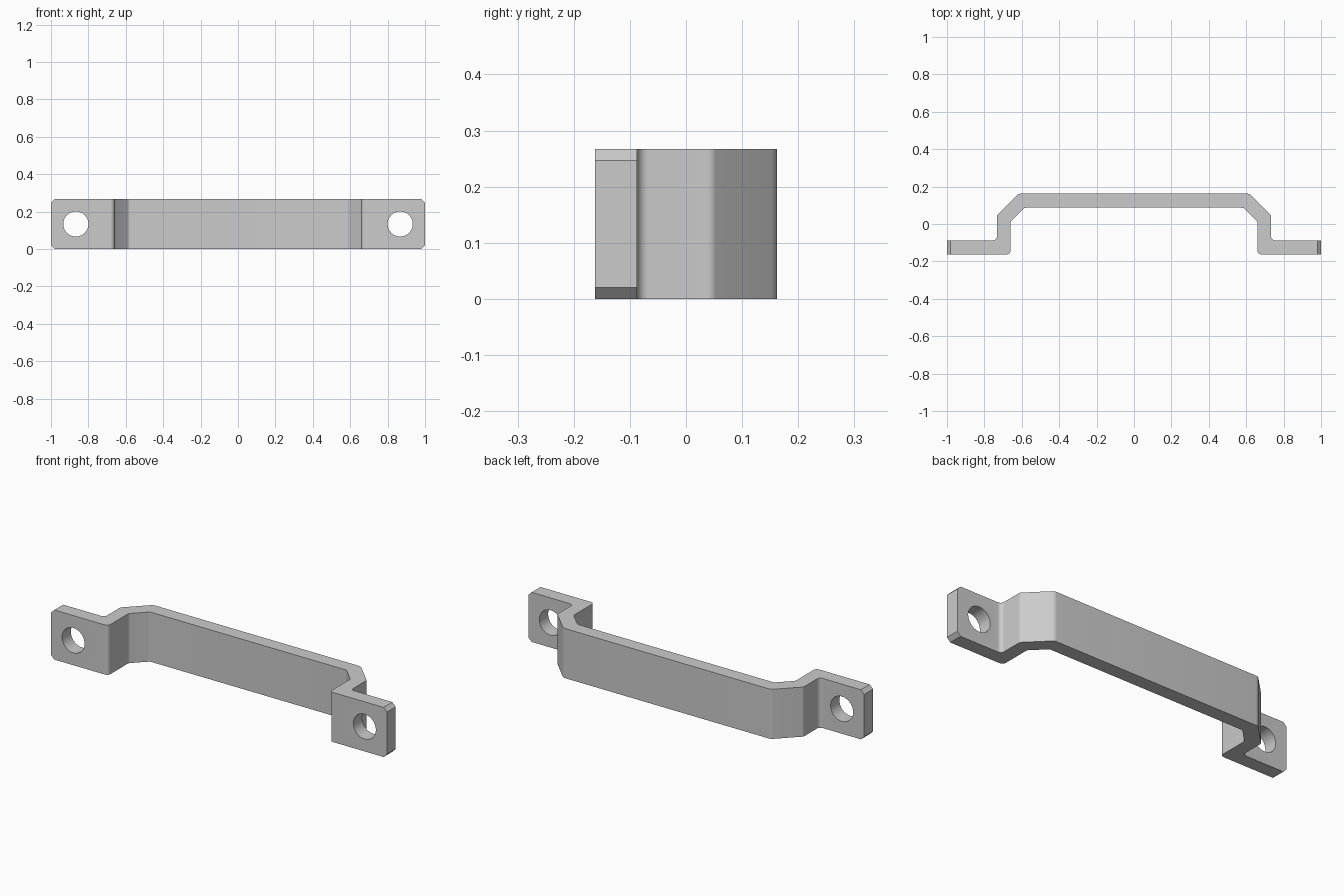
import bpy, bmesh, math
from mathutils import Vector

HEIGHT = 0.267
HOLE_X = 0.867
HOLE_R = 0.067

cube = bpy.data.objects.get("Cube")
if cube:
    bpy.data.objects.remove(cube)

metal = bpy.data.materials.new("grey_metal")
metal.use_nodes = True
grey = (0.6, 0.6, 0.6, 1)
metal.diffuse_color = grey
metal.node_tree.nodes["Principled BSDF"].inputs["Base Color"].default_value = grey


def fillet(prev, corner, nxt, radius, steps=6):
    """Points of a round arc that replaces a profile corner."""
    p, c, n = Vector(prev), Vector(corner), Vector(nxt)
    if radius == 0:
        return [c]
    a, b = (p - c).normalized(), (n - c).normalized()
    half_angle = a.angle(b) / 2
    centre = c + (a + b).normalized() * radius / math.sin(half_angle)
    reach = radius / math.tan(half_angle)
    start, end = c + a * reach - centre, c + b * reach - centre
    arc = [start.lerp(end, i / steps).normalized() for i in range(steps + 1)]
    return [centre + direction * radius for direction in arc]


# Bent strip outline for the +x half: (x, y, corner radius)
half = [
    (0.585, 0.087, 0.02), (0.66, 0.012, 0.02), (0.66, -0.162, 0.02),
    (1.0, -0.162, 0), (1.0, -0.087, 0),
    (0.733, -0.087, 0.02), (0.733, 0.047, 0.02), (0.618, 0.162, 0.03),
]
outline = half + [(-x, y, r) for x, y, r in reversed(half)]
points = []
for i, (x, y, r) in enumerate(outline):
    before, after = outline[i - 1], outline[(i + 1) % len(outline)]
    points += fillet(before[:2], (x, y), after[:2], r)

# Extrude the outline upward
bm = bmesh.new()
base = bm.faces.new([bm.verts.new((p.x, p.y, 0)) for p in points])
top = bmesh.ops.extrude_face_region(bm, geom=[base], use_keep_orig=True)["geom"]
bmesh.ops.translate(bm, vec=(0, 0, HEIGHT),
                    verts=[v for v in top if isinstance(v, bmesh.types.BMVert)])

# Chamfer the outer corners of the mounting tabs
tips = [e for e in bm.edges
        if all(abs(v.co.x) > 0.999 for v in e.verts)
        and abs(e.verts[0].co.z - e.verts[1].co.z) < 0.001]
bmesh.ops.bevel(bm, geom=tips, offset=0.02, segments=1, affect='EDGES')
bmesh.ops.recalc_face_normals(bm, faces=bm.faces)
mesh = bpy.data.meshes.new("handle")
bm.to_mesh(mesh)
bm.free()
mesh.materials.append(metal)
handle = bpy.data.objects.new("handle", mesh)
bpy.context.collection.objects.link(handle)

# Screw holes through both tabs
for side in (-1, 1):
    bpy.ops.mesh.primitive_cylinder_add(
        vertices=48, radius=HOLE_R, depth=0.2,
        location=(side * HOLE_X, -0.125, HEIGHT / 2), rotation=(math.pi / 2, 0, 0))
    cutter = bpy.context.object
    cutter.name = "screw_hole_cutter"
    cutter.hide_render = True
    cutter.data.materials.append(metal)
    cut = handle.modifiers.new("screw_hole", 'BOOLEAN')
    cut.object = cutter
    cut.operation = 'DIFFERENCE'
    cut.solver = 'EXACT'
    bpy.ops.object.select_all(action='DESELECT')
    handle.select_set(True)
    bpy.context.view_layer.objects.active = handle
    bpy.ops.object.modifier_apply(modifier=cut.name)
    bpy.data.objects.remove(cutter)

bpy.ops.object.shade_smooth_by_angle(angle=math.radians(30))
